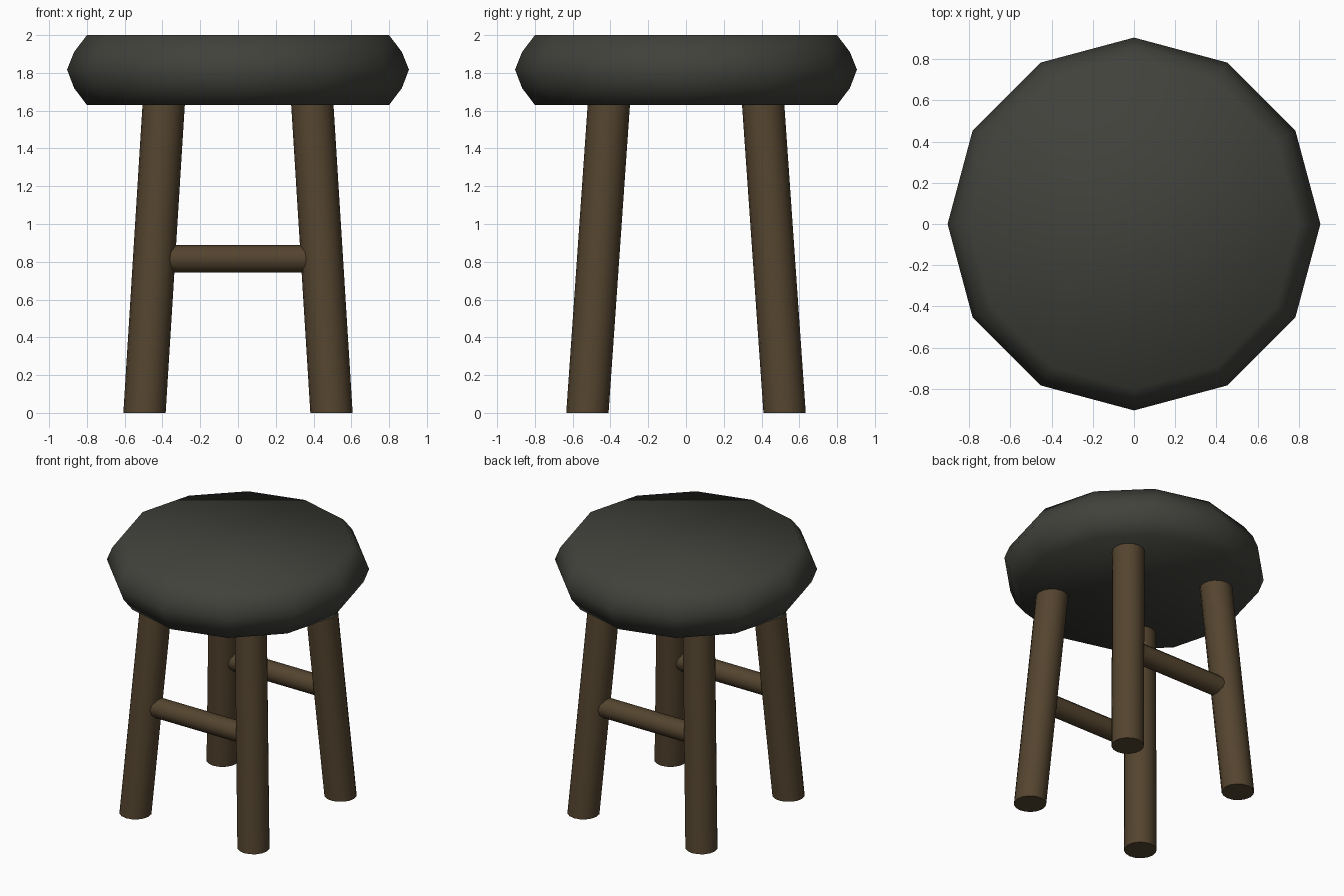
import bpy, bmesh, math
from mathutils import Vector

if "Cube" in bpy.data.objects:
    bpy.data.objects.remove(bpy.data.objects["Cube"])


def material(name, rgb):
    m = bpy.data.materials.new(name)
    m.diffuse_color = (*rgb, 1)
    m.use_nodes = True
    m.node_tree.nodes["Principled BSDF"].inputs["Base Color"].default_value = m.diffuse_color
    return m


WOOD = material("dark wood", (0.088, 0.058, 0.028))
PAD = material("charcoal padding", (0.053, 0.053, 0.045))


def loft(name, rings, sides, mat, axes=((1, 0, 0), (0, 1, 0)), angle=50):
    """Capped tube through (centre, radius) rings lying in the plane of the two axes."""
    u, v = Vector(axes[0]), Vector(axes[1])
    bm = bmesh.new()
    loops = []
    for centre, r in rings:
        loops.append([bm.verts.new(Vector(centre) + r * (math.cos(a) * u + math.sin(a) * v))
                      for a in (2 * math.pi * i / sides for i in range(sides))])
    for lo, hi in zip(loops, loops[1:]):
        for i in range(sides):
            j = (i + 1) % sides
            bm.faces.new((lo[i], lo[j], hi[j], hi[i]))
    bm.faces.new(loops[0][::-1])
    bm.faces.new(loops[-1])
    bmesh.ops.recalc_face_normals(bm, faces=bm.faces)
    mesh = bpy.data.meshes.new(name)
    bm.to_mesh(mesh)
    bm.free()
    mesh.materials.append(mat)
    ob = bpy.data.objects.new(name, mesh)
    bpy.context.collection.objects.link(ob)
    bpy.ops.object.select_all(action='DESELECT')
    ob.select_set(True)
    bpy.context.view_layer.objects.active = ob
    bpy.ops.object.shade_smooth_by_angle(angle=math.radians(angle))
    return ob


# Twelve-sided padded seat with a rounded rim
profile = [(1.63, 0.80), (1.72, 0.868), (1.818, 0.905), (1.91, 0.868), (2.0, 0.80)]
loft("seat", [((0, 0, z), r) for z, r in profile], 12, PAD, angle=65)

# Four splayed legs
for sy, row in ((-1, "front"), (1, "back")):
    for sx, side in ((-1, "left"), (1, "right")):
        loft(f"{row}_{side}_leg",
             [((sx * 0.495, sy * 0.522, 0), 0.112), ((sx * 0.393, sy * 0.408, 1.64), 0.112)],
             16, WOOD)
    # Rung joining the left and right legs of this row
    loft(f"{row}_rung", [((-0.44, sy * 0.466, 0.815), 0.073), ((0.44, sy * 0.466, 0.815), 0.073)],
         12, WOOD, axes=((0, 1, 0), (0, 0, 1)))
